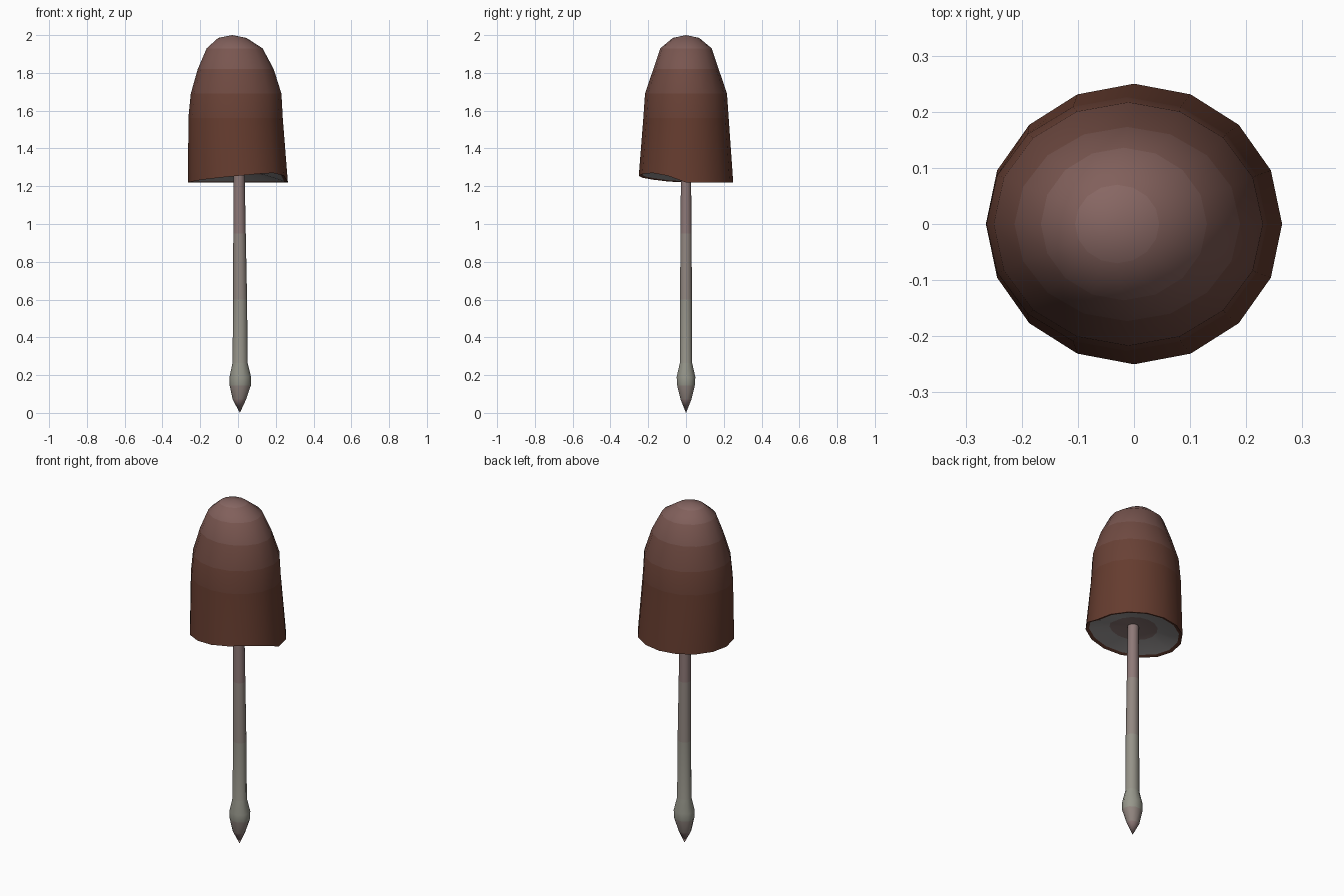
import bpy, bmesh, math

if "Cube" in bpy.data.objects:
    bpy.data.objects.remove(bpy.data.objects["Cube"])


def blend(a, b, t):
    return [a[i] + (b[i] - a[i]) * t for i in range(3)]


def ring(cx, rx, ry, z, sides):
    """Elliptical ring; z is a number or a list of heights, one per side."""
    pts = []
    for i in range(sides):
        a = 2 * math.pi * i / sides
        h = z[i] if isinstance(z, list) else z
        pts.append((cx + rx * math.cos(a), ry * math.sin(a), h))
    return pts


def loft(name, rings, colors, start=None, end=None, angle=60):
    """Skin rings in order, with optional closing points; one colour per band."""
    bm = bmesh.new()
    rows = [[bm.verts.new(p) for p in r] for r in rings]
    if start:
        rows.insert(0, [bm.verts.new(start)])
    if end:
        rows.append([bm.verts.new(end)])
    for band, (a, b) in enumerate(zip(rows, rows[1:])):
        n = max(len(a), len(b))
        for i in range(n):
            j = (i + 1) % n
            if len(a) == 1:
                vs = [a[0], b[j], b[i]]
            elif len(b) == 1:
                vs = [a[i], a[j], b[0]]
            else:
                vs = [a[i], a[j], b[j], b[i]]
            bm.faces.new(vs).material_index = band
    me = bpy.data.meshes.new(name)
    bm.to_mesh(me)
    bm.free()
    for k, c in enumerate(colors):
        mat = bpy.data.materials.new(f"{name}_band_{k}")
        mat.diffuse_color = (*c, 1)
        mat.use_nodes = True
        mat.node_tree.nodes["Principled BSDF"].inputs["Base Color"].default_value = mat.diffuse_color
        me.materials.append(mat)
    ob = bpy.data.objects.new(name, me)
    bpy.context.collection.objects.link(ob)
    bpy.ops.object.select_all(action='DESELECT')
    ob.select_set(True)
    bpy.context.view_layer.objects.active = ob
    bpy.ops.object.shade_smooth_by_angle(angle=math.radians(angle))
    return ob


SIDES = 16
BROWN, MAUVE = (0.13, 0.045, 0.028), (0.25, 0.14, 0.13)
TAUPE, SAGE, PALE = (0.27, 0.19, 0.185), (0.31, 0.31, 0.26), (0.36, 0.34, 0.34)

# Uneven rim, lifted at the front right
lift = {15: .035, 14: .05, 13: .045, 12: .035, 11: .025, 10: .015, 9: .005}
rim_z = [1.22 + lift.get(i, 0) for i in range(SIDES)]

# Bell cap: cx, rx, ry, z from the rim up
cap_rows = [(0, .264, .25, rim_z), (-.013, .25, .226, 1.56), (-.01, .24, .217, 1.69),
            (-.012, .201, .173, 1.82), (-.018, .148, .136, 1.93), (-.03, .075, .07, 1.985)]
cap_rings = [ring(*r, SIDES) for r in cap_rows]
lip = ring(0, .245, .232, [z + .006 for z in rim_z], SIDES)
cap_colors = [BROWN] * 2 + [blend(BROWN, MAUVE, t) for t in (.08, .25, .5, .75, .95)]
loft("cap", [lip] + cap_rings, cap_colors, end=(-.03, 0, 2.0))

# Shallow pale underside, darkening toward the stem
under_mid = ring(.003, .13, .125, [1.262 + (z - 1.22) * .4 for z in rim_z], SIDES)
loft("cap_underside", [under_mid, lip], [TAUPE, PALE], start=(.005, 0, 1.28))

# Stem with a swollen bulb and pointed tip: cx, rx, ry, z
stem_rows = [(.007, .035, .03, .07), (.012, .056, .049, .145), (.012, .057, .052, .19),
             (.011, .04, .034, .265), (.011, .037, .033, .6), (.008, .033, .031, .95),
             (.005, .03, .028, 1.29)]
stem_colors = [TAUPE, blend(TAUPE, SAGE, .4), SAGE, SAGE, blend(TAUPE, SAGE, .85),
               blend(TAUPE, SAGE, .45), TAUPE, TAUPE]
loft("stem", [ring(*r, 10) for r in stem_rows], stem_colors,
     start=(.01, 0, 0), end=(.005, 0, 1.3))
